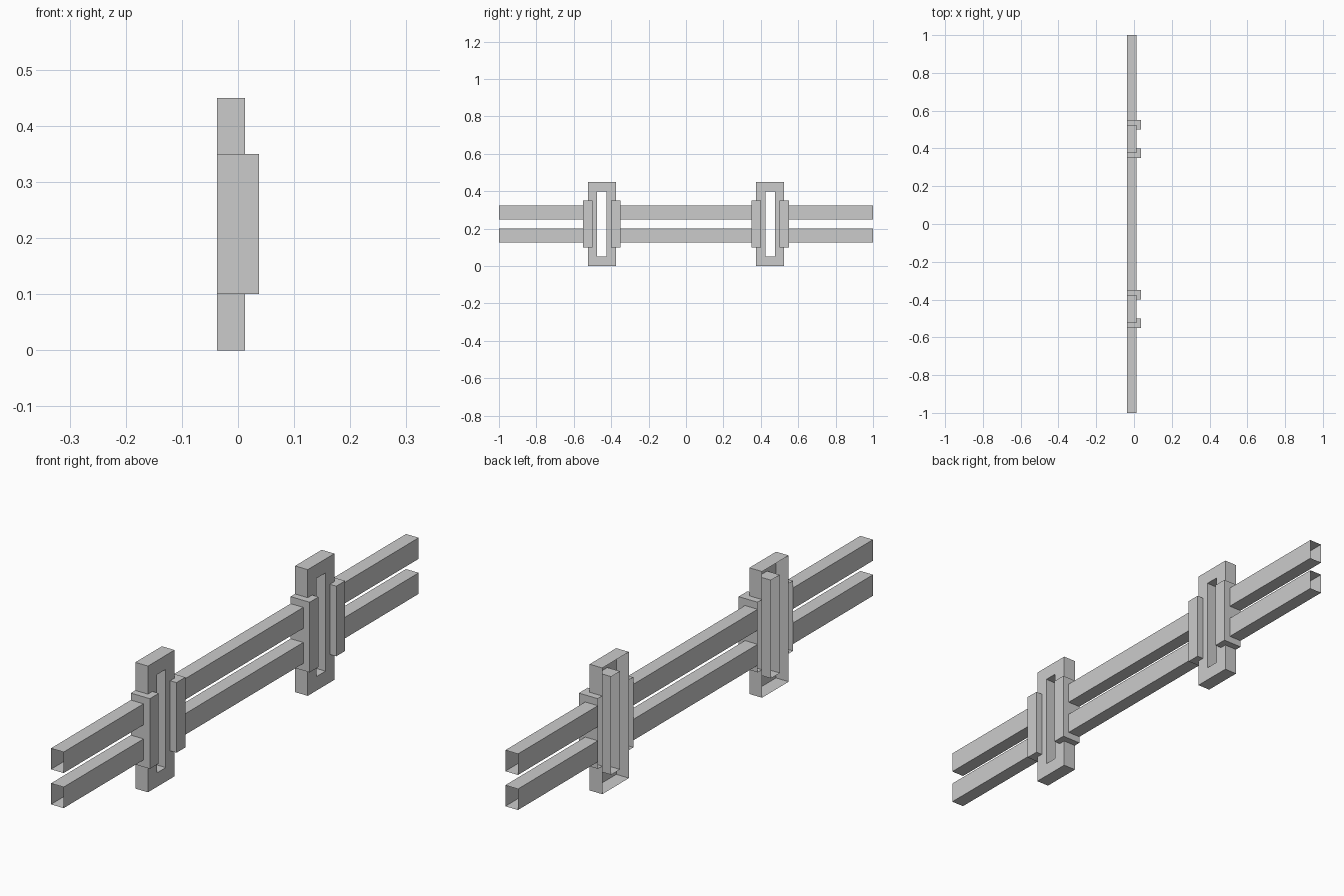
import bpy, bmesh

if "Cube" in bpy.data.objects:
    bpy.data.objects.remove(bpy.data.objects["Cube"])

X0, X1, X2 = -0.0375, 0.0125, 0.0375   # back, frame front, clamp front


def finish(name, bm):
    bmesh.ops.recalc_face_normals(bm, faces=bm.faces)
    me = bpy.data.meshes.new(name)
    bm.to_mesh(me)
    bm.free()
    ob = bpy.data.objects.new(name, me)
    bpy.context.collection.objects.link(ob)


def loft(bm, loops):
    # Skin a sequence of equal-length closed loops with quads
    rings = [[bm.verts.new(p) for p in loop] for loop in loops]
    for a, b in zip(rings, rings[1:]):
        n = len(a)
        for i in range(n):
            j = (i + 1) % n
            bm.faces.new((a[i], a[j], b[j], b[i]))
    return rings


def rail(name, y0, y1, z0, z1):
    # Thin square tube, open at both ends
    bm = bmesh.new()
    loft(bm, [[(X0, y, z0), (X1, y, z0), (X1, y, z1), (X0, y, z1)] for y in (y0, y1)])
    finish(name, bm)


def post_frame(name, yc):
    # Hollow rectangular frame with a slot through it, open at the back
    def rect(x, w, z0, z1):
        return [(x, yc - w, z0), (x, yc + w, z0), (x, yc + w, z1), (x, yc - w, z1)]
    outer, inner = (0.075, 0, 0.45), (0.025, 0.05, 0.4)
    bm = bmesh.new()
    loft(bm, [rect(X0, *outer), rect(X1, *outer), rect(X1, *inner), rect(X0, *inner)])
    finish(name, bm)


def clamp(name, yc, s):
    # L-shaped bracket hooked round the frame edge, open at the back
    prof = [(X0, 0.075), (X0, 0.1), (X2, 0.1), (X2, 0.05), (X1, 0.05), (X1, 0.075)]
    bm = bmesh.new()
    low, high = loft(bm, [[(x, yc + s * y, z) for x, y in prof] for z in (0.1, 0.35)])
    bm.faces.new(low)
    bm.faces.new(high)
    back = [f for f in bm.faces if all(abs(v.co.x - X0) < 1e-5 for v in f.verts)]
    bmesh.ops.delete(bm, geom=back, context='FACES_ONLY')
    finish(name, bm)


# Two posts, each with a clamp on either side
for side, yc in (("front", -0.45), ("back", 0.45)):
    post_frame(side + "_post_frame", yc)
    for tag, s in (("a", -1), ("b", 1)):
        clamp(f"{side}_clamp_{tag}", yc, s)

# Two rows of rails, broken at the posts
for row, z0 in (("lower", 0.125), ("upper", 0.25)):
    for part, y0, y1 in (("front", -1, -0.55), ("middle", -0.35, 0.35), ("back", 0.55, 1)):
        rail(f"{row}_{part}_rail", y0, y1, z0, z0 + 0.075)
